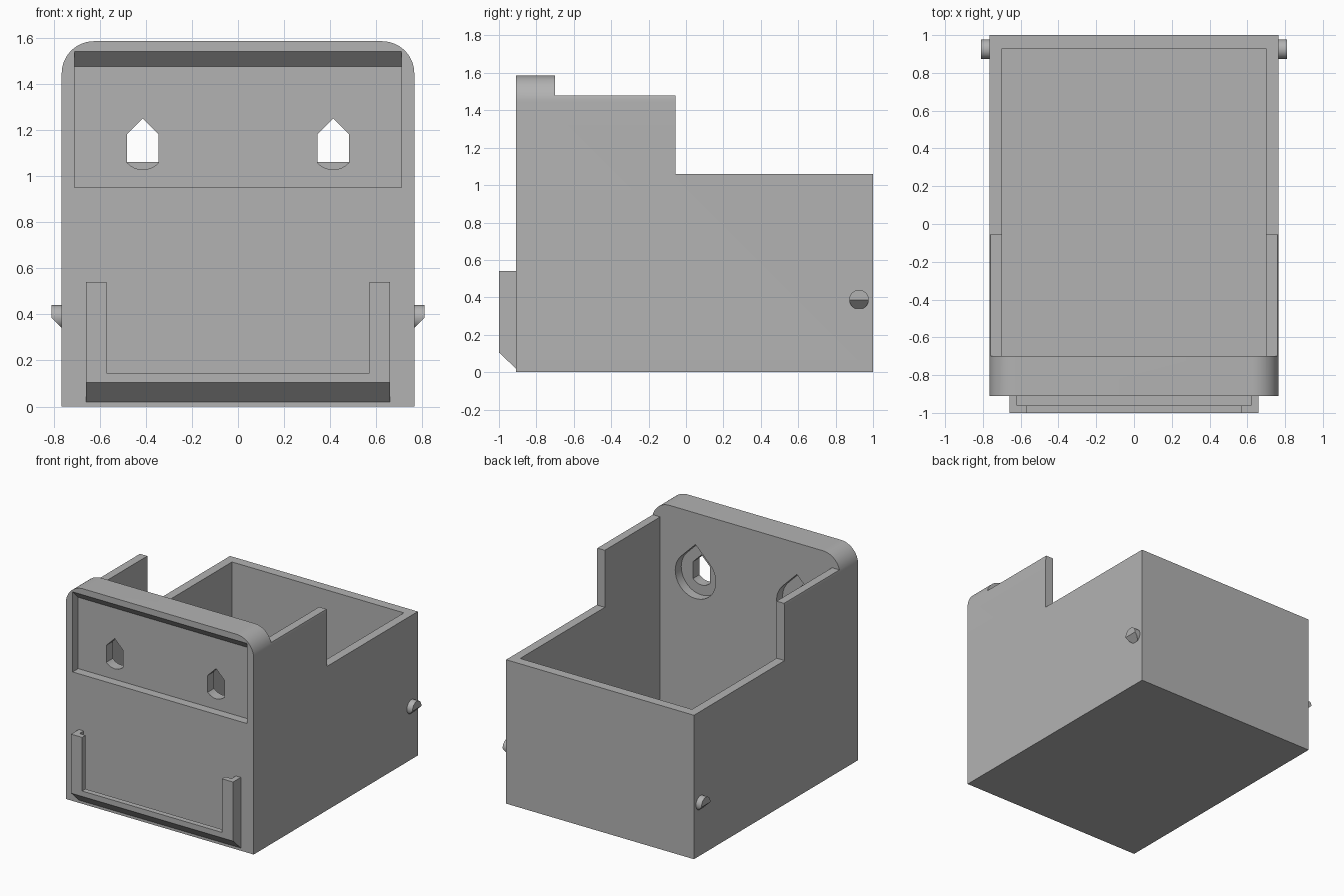
import bpy, bmesh, math
from mathutils import Vector

cube = bpy.data.objects.get("Cube")
if cube:
    bpy.data.objects.remove(cube, do_unlink=True)

grey = bpy.data.materials.new("plain grey")
grey.use_nodes = True
colour = (0.45, 0.45, 0.45, 1)
grey.diffuse_color = colour
grey.node_tree.nodes["Principled BSDF"].inputs["Base Color"].default_value = colour


def prism(name, profile, axis, a, b, plane=None):
    """Extrude a profile along x (points are y, z) or along y (points are x, z)."""
    place = (lambda p, t: (t, p[0], p[1])) if axis == "x" else (lambda p, t: (p[0], t, p[1]))
    bm = bmesh.new()
    face = bm.faces.new([bm.verts.new(place(p, a)) for p in profile])
    out = bmesh.ops.extrude_face_region(bm, geom=[face])
    shift = Vector(place((0, 0), b - a))
    bmesh.ops.translate(bm, vec=shift, verts=[g for g in out["geom"] if isinstance(g, bmesh.types.BMVert)])
    if plane:
        bmesh.ops.bisect_plane(bm, geom=bm.verts[:] + bm.edges[:] + bm.faces[:],
                               plane_co=plane[0], plane_no=plane[1], clear_outer=True)
        bmesh.ops.holes_fill(bm, edges=[e for e in bm.edges if e.is_boundary])
    bmesh.ops.recalc_face_normals(bm, faces=bm.faces[:])
    mesh = bpy.data.meshes.new(name)
    bm.to_mesh(mesh)
    bm.free()
    mesh.materials.append(grey)
    obj = bpy.data.objects.new(name, mesh)
    bpy.context.collection.objects.link(obj)
    return obj


def box(name, x, y0, y1, z0, z1):
    return prism(name, [(-x, z0), (x, z0), (x, z1), (-x, z1)], "y", y0, y1)


def activate(obj):
    bpy.ops.object.select_all(action="DESELECT")
    obj.select_set(True)
    bpy.context.view_layer.objects.active = obj


def cut(obj, cutter):
    activate(obj)
    mod = obj.modifiers.new("cut", "BOOLEAN")
    mod.operation, mod.solver, mod.object = "DIFFERENCE", "EXACT", cutter
    bpy.ops.object.modifier_apply(modifier=mod.name)
    bpy.data.objects.remove(cutter, do_unlink=True)


def arc(cx, cz, r, start, end, n):
    angles = [math.radians(start + (end - start) * i / n) for i in range(n + 1)]
    return [(cx + r * math.cos(t), cz + r * math.sin(t)) for t in angles]


# Bin body: round-shouldered block running front to back
W, TOP, FRONT, R = 0.765, 1.585, -0.91, 0.14
outline = [(-W, 0), (W, 0)] + arc(W - R, TOP - R, R, 0, 90, 14) + arc(R - W, TOP - R, R, 90, 180, 14)
body = prism("bin_body", outline, "y", FRONT, 1.0)

# Stepped side walls, then the inner cavity
cut(body, prism("step_cutter", [(-0.70, 2), (-0.70, 1.48), (-0.055, 1.48),
                                (-0.055, 1.06), (1.1, 1.06), (1.1, 2)], "x", -1, 1))
cut(body, box("cavity_cutter", 0.70, -0.70, 0.93, 0.065, 2))

# Label recess in the front, with a sloping top edge
cut(body, prism("recess_cutter", [(-1, 0.95), (-0.845, 0.95), (-0.845, 1.475),
                                  (FRONT, 1.54), (-1, 1.54)], "x", -0.71, 0.71))

# Mounting holes: slotted teardrop in front, wide teardrop counterbore inside
HX, HZ, HR, HW, BORE = 0.413, 1.12, 0.092, 0.068, 0.165
lim = math.degrees(math.acos(HW / HR))
for s in (-1, 1):
    cx = s * HX
    peak = HZ + HR * math.sqrt(2)
    slot = arc(cx, HZ, HR, 180 + lim, 360 - lim, 12) + [(cx + HW, peak - HW), (cx, peak), (cx - HW, peak - HW)]
    cut(body, prism("slot_cutter", slot, "y", -0.95, -0.65))
    bore = arc(cx, HZ, BORE, 135, 405, 36) + [(cx, HZ + BORE * math.sqrt(2))]
    cut(body, prism("bore_cutter", bore, "y", -0.77, -0.65))

# U-shaped card holder with an inward lip and a bevelled underside
holder = prism("card_holder", [(-0.90, 0.02), (FRONT, 0.02), (-1, 0.105), (-1, 0.54), (-0.90, 0.54)],
               "x", -0.66, 0.66)
cut(holder, box("lip_cutter", 0.57, -1.1, -0.8, 0.145, 1))
cut(holder, box("groove_cutter", 0.62, -0.96, -0.8, 0.095, 1))

# Side pins, sloped underneath
pins = prism("side_pins", arc(0.925, 0.388, 0.052, 0, 348.75, 31), "x", 0.74, 0.81,
             plane=((0.81, 0, 0.385), (1, 0, -1)))
activate(pins)
mirror = pins.modifiers.new("mirror", "MIRROR")
mirror.use_axis[0] = True
bpy.ops.object.modifier_apply(modifier=mirror.name)

for obj in (body, holder, pins):
    activate(obj)
    bpy.ops.object.shade_smooth_by_angle(angle=math.radians(30))
